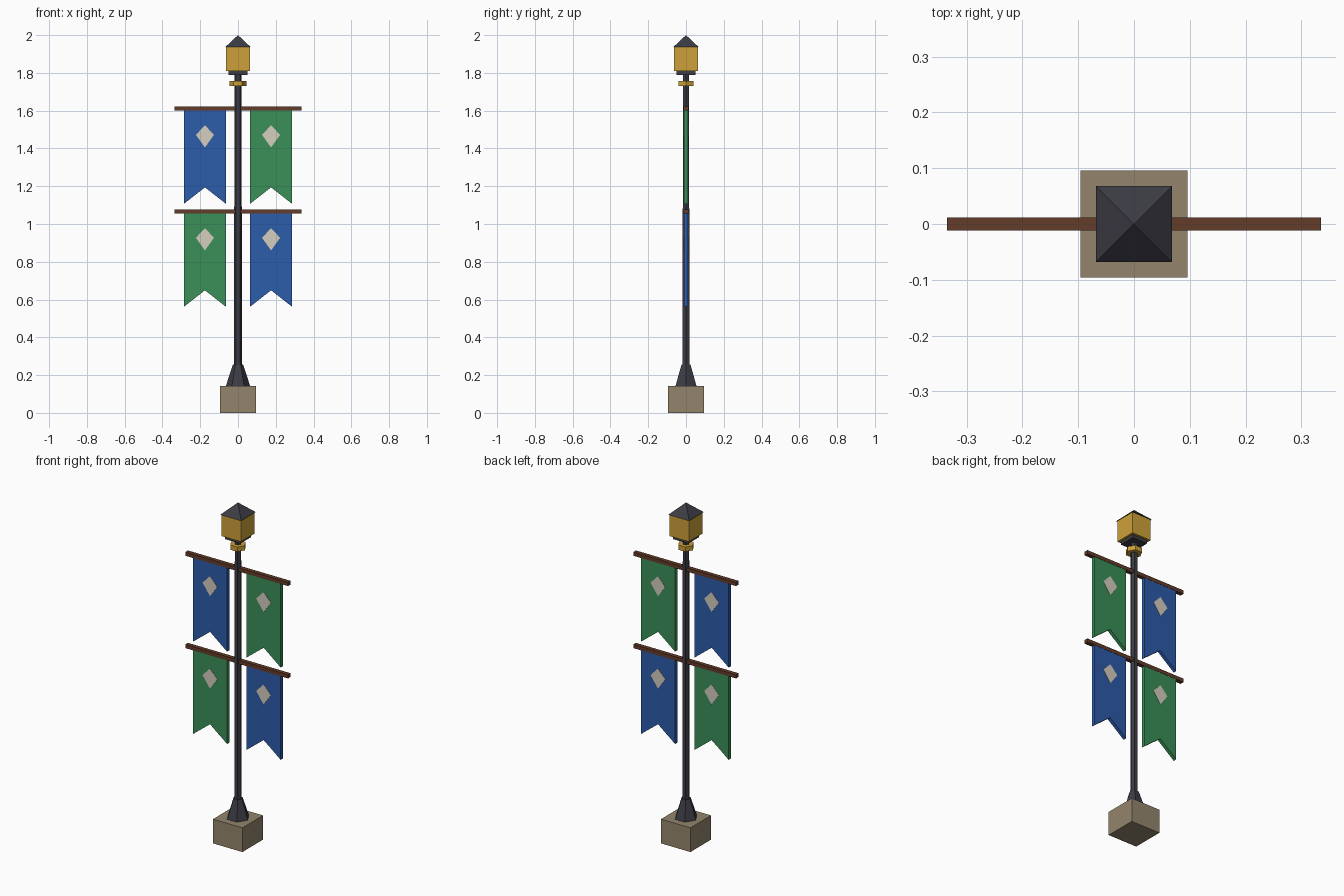
import bpy, math

if "Cube" in bpy.data.objects:
    bpy.data.objects.remove(bpy.data.objects["Cube"])

def material(name, rgb):
    m = bpy.data.materials.new(name)
    m.diffuse_color = (*[(c / 255) ** 2.2 for c in rgb], 1)
    m.use_nodes = True
    m.node_tree.nodes["Principled BSDF"].inputs["Base Color"].default_value = m.diffuse_color
    return m

IRON = material("iron", (62, 62, 70))
STONE = material("stone", (146, 132, 108))
GOLD = material("gold", (205, 160, 60))
WOOD = material("wood", (100, 62, 45))
BLUE = material("blue_cloth", (48, 92, 168))
GREEN = material("green_cloth", (60, 142, 88))
CREAM = material("cream", (212, 204, 190))

def box(name, size, loc, mat):
    bpy.ops.mesh.primitive_cube_add(size=1, location=loc)
    ob = bpy.context.object
    ob.name = name
    ob.scale = size
    ob.data.materials.append(mat)

def frustum(name, sides, r1, r2, z1, z2, mat, turn=0.0):
    bpy.ops.mesh.primitive_cone_add(vertices=sides, radius1=r1, radius2=r2, depth=z2 - z1,
                                    location=(0, 0, (z1 + z2) / 2), rotation=(0, 0, turn))
    ob = bpy.context.object
    ob.name = name
    ob.data.materials.append(mat)

def slab(name, outline, half, loc, mat):
    # extrude an xz outline through y
    n = len(outline)
    verts = [(x, y, z) for y in (-half, half) for x, z in outline]
    faces = [list(range(n)), list(range(2 * n - 1, n - 1, -1))]
    faces += [(i, i + n, (i + 1) % n + n, (i + 1) % n) for i in range(n)]
    me = bpy.data.meshes.new(name)
    me.from_pydata(verts, [], faces)
    me.materials.append(mat)
    ob = bpy.data.objects.new(name, me)
    ob.location = loc
    bpy.context.collection.objects.link(ob)

HEX = math.pi / 6      # hexagon corners on the x axis
SQ = math.pi / 4       # square sides along x and y
R2 = math.sqrt(2)

# Base and post
box("stone_base", (0.192, 0.192, 0.143), (0, 0, 0.0715), STONE)
frustum("post_foot", 6, 0.064, 0.027, 0.143, 0.257, IRON, HEX)
frustum("post", 6, 0.021, 0.019, 0.143, 1.80, IRON, HEX)

# Lantern
frustum("collar", 6, 0.045, 0.045, 1.73, 1.758, GOLD, HEX)
box("lantern_tray", (0.1, 0.1, 0.025), (0, 0, 1.8025), IRON)
box("lantern_glass", (0.126, 0.126, 0.129), (0, 0, 1.8735), GOLD)
frustum("lantern_roof", 4, 0.068 * R2, 0, 1.936, 2.0, IRON, SQ)

# Two crossbars, each with a pair of swallowtail banners
banner = [(-0.111, 0), (-0.111, -0.505), (0, -0.418), (0.111, -0.505), (0.111, 0)]
diamond = [(0, 0.051), (-0.048, 0), (0, -0.067), (0.048, 0)]
for level, z, colours in (("upper", 1.612, (BLUE, GREEN)), ("lower", 1.067, (GREEN, BLUE))):
    box(level + "_crossbar", (0.67, 0.024, 0.022), (0, 0, z), WOOD)
    for side, s, mat in (("left", -1, colours[0]), ("right", 1, colours[1])):
        slab(f"{level}_{side}_banner", banner, 0.0105, (s * 0.175, 0, z), mat)
        slab(f"{level}_{side}_emblem", diamond, 0.012, (s * 0.175, 0, z - 0.14), CREAM)
